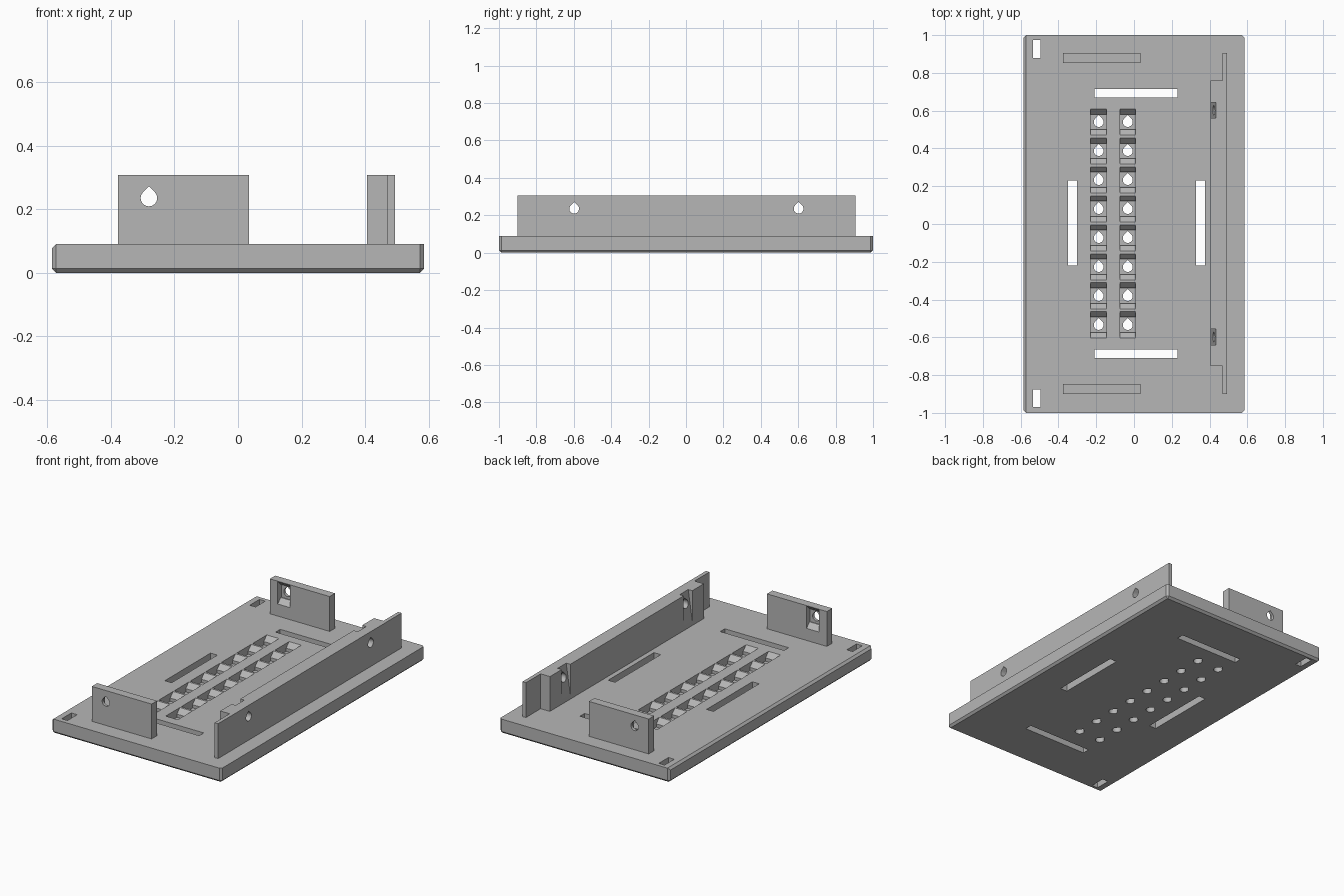
import bpy
import bmesh
import math

cube = bpy.data.objects.get("Cube")
if cube:
    bpy.data.objects.remove(cube, do_unlink=True)

GREY = (0.47, 0.47, 0.47, 1)
mat = bpy.data.materials.new("plain grey")
mat.use_nodes = True
mat.diffuse_color = GREY
mat.node_tree.nodes["Principled BSDF"].inputs["Base Color"].default_value = GREY


def prism(bm, axis, pts, a, b):
    """Extrude a 2D outline from a to b along the x, y or z axis."""
    def place(p, d):
        co = list(p)
        co.insert("xyz".index(axis), d)
        return co
    low = [bm.verts.new(place(p, a)) for p in pts]
    high = [bm.verts.new(place(p, b)) for p in pts]
    faces = [bm.faces.new(low), bm.faces.new(high)]
    for i in range(len(pts)):
        j = (i + 1) % len(pts)
        faces.append(bm.faces.new((low[i], low[j], high[j], high[i])))
    bmesh.ops.recalc_face_normals(bm, faces=faces)


def rect(x0, x1, y0, y1):
    return [(x0, y0), (x1, y0), (x1, y1), (x0, y1)]


def teardrop(cx, cy, r=0.026, n=20):
    arc = [math.radians(135 + 270 * i / n) for i in range(n + 1)]
    pts = [(cx + r * math.cos(t), cy + r * math.sin(t)) for t in arc]
    return pts + [(cx, cy + r * math.sqrt(2))]


def pocket(mid, surface, depth, into):
    """Side outline of a nut pocket: (along, depth) with sloped ends."""
    steps = [(0.07, -0.02), (0.07, 0), (0.041, 0.03), (0.041, depth)]
    side = [(mid + w, surface + into * d) for w, d in steps]
    return side + [(2 * mid - w, d) for w, d in reversed(side)]


def to_object(name, bm):
    mesh = bpy.data.meshes.new(name)
    bm.to_mesh(mesh)
    bm.free()
    mesh.materials.append(mat)
    obj = bpy.data.objects.new(name, mesh)
    bpy.context.collection.objects.link(obj)
    return obj


def carve(obj, *cutters):
    """Subtract each cutter in turn, then discard the cutters."""
    tools = [to_object("cutter", bm) for bm in cutters]
    for tool in tools:
        tool.hide_render = True
        mod = obj.modifiers.new("cut", "BOOLEAN")
        mod.object = tool
        mod.solver = "EXACT"
    deps = bpy.context.evaluated_depsgraph_get()
    mesh = bpy.data.meshes.new_from_object(obj.evaluated_get(deps))
    obj.modifiers.clear()
    obj.data = mesh
    for tool in tools:
        bpy.data.objects.remove(tool, do_unlink=True)


# Base plate with chamfered bottom, corners and left top edge
W, T = 0.585, 0.09
bm = bmesh.new()
prism(bm, "z", rect(-W, W, -1, 1), 0, T)
edges = []
for e in bm.edges:
    a, b = (v.co for v in e.verts)
    vertical = abs(a.z - b.z) > 0.01
    bottom = a.z + b.z < 0.01
    left_top = a.x < 0 and b.x < 0
    if vertical or bottom or left_top:
        edges.append(e)
bmesh.ops.bevel(bm, geom=edges, offset=0.013, segments=1, affect="EDGES")
plate = to_object("base_plate", bm)

# Slots, nut pockets and bolt holes in the plate
pockets, holes = bmesh.new(), bmesh.new()
slots = [rect(-0.21, 0.23, 0.67, 0.715), rect(-0.21, 0.23, -0.71, -0.665),
         rect(-0.35, -0.303, -0.22, 0.23), rect(0.328, 0.375, -0.22, 0.23),
         rect(-0.535, -0.495, 0.88, 0.975), rect(-0.535, -0.495, -0.97, -0.875)]
for s in slots:
    prism(holes, "z", s, -0.1, 0.2)
for x in (-0.187, -0.033):
    for i in range(8):
        y = 0.54 - 0.1535 * i
        prism(pockets, "x", pocket(y, T, 0.05, -1), x - 0.042, x + 0.042)
        prism(holes, "z", teardrop(x, y), -0.1, 0.2)
carve(plate, pockets, holes)

# End walls, each with a bolt hole and a nut pocket on the inner face
TOP, HOLE_X, HOLE_Z = 0.307, -0.28, 0.235
for name, y0, y1, inner, into in (("front_wall", -0.90, -0.847, -0.847, -1),
                                  ("back_wall", 0.852, 0.905, 0.852, 1)):
    bm, pockets, holes = bmesh.new(), bmesh.new(), bmesh.new()
    prism(bm, "z", rect(-0.377, 0.035, y0, y1), T, TOP)
    outline = [(d, z) for z, d in pocket(HOLE_Z, inner, 0.035, into)]
    prism(pockets, "x", outline, HOLE_X - 0.043, HOLE_X + 0.043)
    prism(holes, "y", teardrop(HOLE_X, HOLE_Z), y0 - 0.1, y1 + 0.1)
    carve(to_object(name, bm), pockets, holes)

# Long side rail, thicker along its middle, with wedge nut slots
bm, wedges, holes = bmesh.new(), bmesh.new(), bmesh.new()
rail = [(0.493, -0.9), (0.493, 0.905), (0.469, 0.905), (0.469, 0.76),
        (0.405, 0.76), (0.405, -0.753), (0.469, -0.753), (0.469, -0.9)]
prism(bm, "z", rail, T, TOP)
wedge = [(0.405, 0.12), (0.433, TOP), (0.433, 0.35), (0.38, 0.35), (0.38, 0.12)]
for y in (-0.598, 0.602):
    prism(wedges, "y", wedge, y - 0.042, y + 0.042)
    prism(holes, "x", teardrop(y, HOLE_Z), 0.3, 0.6)
carve(to_object("side_rail", bm), wedges, holes)
